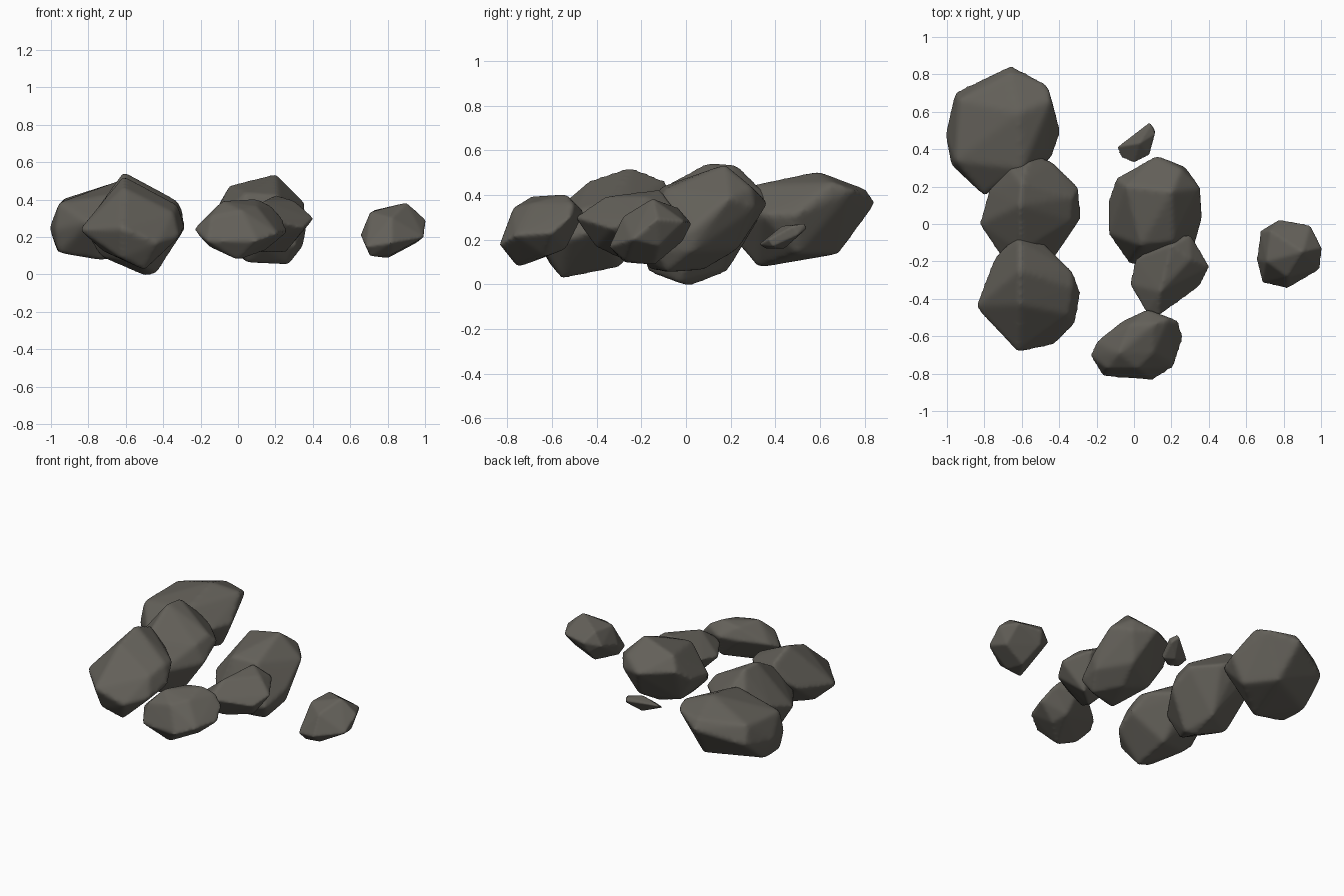
import bpy
import bmesh
from mathutils import Vector

default_cube = bpy.data.objects.get("Cube")
if default_cube:
    bpy.data.objects.remove(default_cube, do_unlink=True)

# Single stone colour
stone = bpy.data.materials.new("warm grey stone")
stone.use_nodes = True
stone_colour = (0.125, 0.117, 0.1, 1)
stone.diffuse_color = stone_colour
shader = stone.node_tree.nodes["Principled BSDF"]
shader.inputs["Base Color"].default_value = stone_colour
shader.inputs["Roughness"].default_value = 0.9

WEAR_ALLOWANCE = 1.03  # corners start slightly proud, then wear back


def chiselled_block(name, points):
    """Wrap the corner points in a tight convex block."""
    block = bmesh.new()
    for point in points:
        block.verts.new(point)
    hull = bmesh.ops.convex_hull(block, input=block.verts)
    spare = [g for g in hull["geom_interior"] if isinstance(g, bmesh.types.BMVert)]
    bmesh.ops.delete(block, geom=spare, context="VERTS")
    bmesh.ops.recalc_face_normals(block, faces=block.faces)
    mesh = bpy.data.meshes.new(name)
    block.to_mesh(mesh)
    block.free()
    mesh.materials.append(stone)
    rock = bpy.data.objects.new(name, mesh)
    bpy.context.collection.objects.link(rock)
    return rock


def weather(rock):
    """Wear down the sharp corners, leaving broad flat facets."""
    bpy.context.view_layer.update()
    remesh = rock.modifiers.new("even_surface", "REMESH")
    remesh.mode = "VOXEL"
    remesh.voxel_size = max(rock.dimensions) * 0.025
    remesh.use_smooth_shade = True
    smooth = rock.modifiers.new("worn_edges", "SMOOTH")
    smooth.factor = 0.5
    smooth.iterations = 5


def boulder(name, outline, crown, base):
    """Build a rock from its widest outline, its crown and its base (in hundredths)."""
    points = [Vector(p) / 100 for p in outline + crown + base]
    centre = sum(points, Vector()) / len(points)
    proud = [centre + (p - centre) * WEAR_ALLOWANCE for p in points]
    weather(chiselled_block(name, proud))


# Three large boulders in a row on the right
boulder("back_right_boulder",
        outline=[(-66, 84, 36), (-47, 74, 42), (-40, 49, 31), (-45, 35, 31),
                 (-80, 16, 28), (-97, 32, 24), (-100, 48, 25), (-95, 70, 28)],
        crown=[(-62, 59, 50), (-93, 66, 40), (-60, 30, 44), (-95, 34, 38),
               (-66, 80, 42), (-45, 66, 45)],
        base=[(-72, 33, 8), (-96, 52, 13), (-62, 68, 14), (-48, 50, 14), (-95, 34, 12)])

boulder("middle_right_boulder",
        outline=[(-55, 37, 38), (-44, 33, 34), (-30, 19, 33), (-29, 3, 24),
                 (-46, -22, 22), (-70, -18, 25), (-82, 0, 25), (-77, 18, 30), (-69, 33, 36)],
        crown=[(-61, 10, 54), (-60, 22, 53), (-60, -14, 41), (-33, 14, 39), (-34, 2, 36)],
        base=[(-50, 2, 0), (-44, -2, 1), (-50, 18, 6), (-52, -16, 6), (-73, 2, 10)])

boulder("front_right_boulder",
        outline=[(-62, -6, 38), (-50, -9, 34), (-33, -26, 35), (-29, -37, 25),
                 (-32, -53, 20), (-43, -64, 17), (-62, -68, 25), (-84, -44, 24), (-74, -18, 28)],
        crown=[(-61, -25, 52), (-61, -43, 46), (-61, -10, 46), (-33, -34, 37), (-35, -48, 33)],
        base=[(-50, -55, 3), (-50, -30, 8), (-62, -60, 9), (-72, -38, 13)])

# Central cluster
boulder("centre_boulder",
        outline=[(12, 36, 36), (27, 30, 34), (35, 19, 38), (36, 4, 25), (31, -14, 16),
                 (13, -21, 15), (-2, -21, 15), (-13, -5, 27), (-13, 13, 30), (-9, 24, 38)],
        crown=[(20, 17, 53), (-4, 20, 47), (4, -11, 43), (25, 29, 43), (21, -9, 42)],
        base=[(27, -8, 6), (5, -15, 7), (16, 8, 7), (20, 23, 16), (-3, 10, 13), (34, 3, 15)])

boulder("leaning_boulder",
        outline=[(30, -6, 34), (40, -23, 30), (35, -33, 25), (13, -49, 30),
                 (7, -47, 28), (-2, -32, 26), (1, -19, 28), (16, -9, 34)],
        crown=[(20, -12, 42), (14, -36, 39), (30, -19, 39)],
        base=[(12, -30, 12), (25, -19, 12), (9, -40, 17)])

boulder("front_boulder",
        outline=[(7, -46, 32), (23, -52, 30), (26, -60, 23), (21, -76, 22),
                 (10, -83, 18), (-16, -81, 18), (-23, -70, 24), (-20, -63, 27), (-6, -52, 30)],
        crown=[(10, -54, 40), (-8, -69, 39), (10, -69, 36), (-2, -54, 38),
               (2, -77, 34), (18, -51, 36), (-14, -77, 31)],
        base=[(0, -75, 8), (14, -63, 13), (10, -54, 16), (-15, -74, 15)])

# Outlying stones
boulder("outlying_boulder",
        outline=[(78, 2, 27), (94, -1, 28), (100, -13, 29), (99, -24, 20),
                 (82, -34, 17), (69, -31, 15), (66, -19, 21), (68, -4, 25)],
        crown=[(90, -15, 38), (73, -4, 34), (71, -20, 33), (82, -28, 30)],
        base=[(80, -14, 9), (71, -27, 10), (82, -27, 11), (95, -12, 17), (76, -2, 19)])

boulder("small_back_stone",
        outline=[(-9, 41, 21), (8, 54, 25), (11, 50, 22), (8, 37, 20), (0, 33, 18), (-7, 36, 18)],
        crown=[(9, 53, 27), (3, 43, 26), (11, 48, 26), (-5, 43, 22)],
        base=[(3, 44, 16), (0, 36, 16), (8, 39, 17)])
